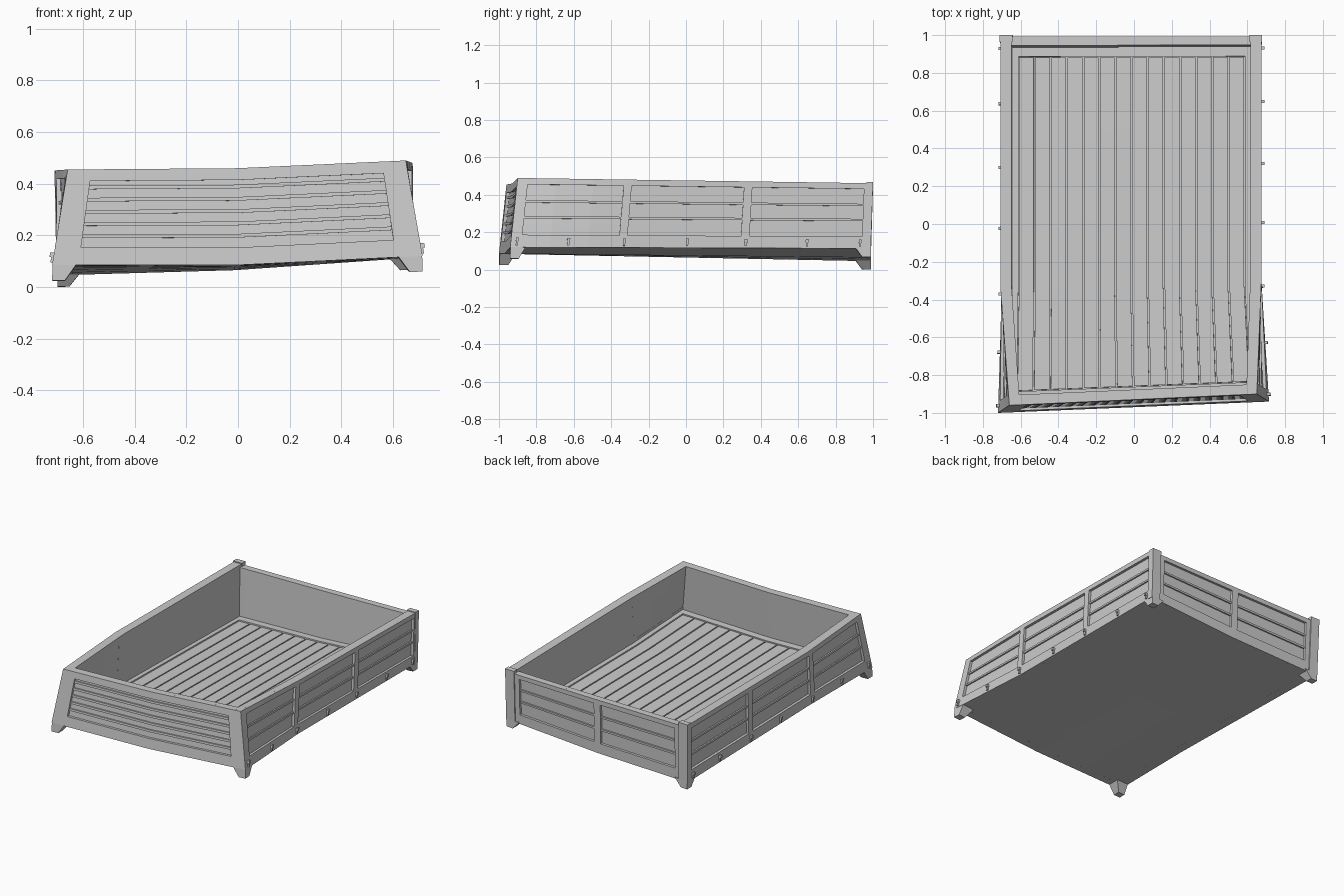
import bpy, bmesh
from mathutils import Vector

if "Cube" in bpy.data.objects:
    bpy.data.objects.remove(bpy.data.objects["Cube"])

H = 0.37                       # wall height before the bed is bent


def lerp(a, b, t):
    return a + (b - a) * t


def three(l, m, r, u):         # piecewise blend, creased at the centre line
    return lerp(m, l, -u) if u < 0 else lerp(m, r, u)


def warp(p):
    """Bend the straight bed into its battered, tapered shape."""
    u, v = p.x / 0.70, p.y
    s, low = max(p.z, 0) / H, min(p.z, 0)
    h = (u + 1) / 2
    back = (v + 1) / 2
    t = max(0, (-0.35 - v) / 0.65)
    xl = lerp(lerp(-0.70, -0.708, s), lerp(-0.72, -0.66, s), t)
    xr = lerp(0.675, lerp(0.715, 0.65, s), t)
    yf = lerp(lerp(-1.0, -0.94, h), lerp(-0.96, -0.90, h), s)
    yb = lerp(0.988, 1.0, s)
    zb = lerp(three(0.085, 0.085, 0.12, u), three(0.045, 0.065, 0.113, u), back)
    zt = lerp(three(0.455, 0.46, 0.49, u), three(0.445, 0.452, 0.462, u), back)
    return Vector((lerp(xl, xr, h), lerp(yf, yb, back), lerp(zb, zt, s) + low))


def add_box(bm, x, y, z):
    vs = [bm.verts.new((a, b, c)) for a in x for b in y for c in z]
    for f in ((0, 1, 3, 2), (4, 6, 7, 5), (0, 4, 5, 1), (2, 3, 7, 6), (0, 2, 6, 4), (1, 5, 7, 3)):
        bm.faces.new([vs[i] for i in f])
    return vs


def finish(bm, name):
    # cuts let the straight parts follow the bends
    cuts = [((a, 0, 0), (1, 0, 0)) for a in (-0.35, 0, 0.35)]
    cuts += [((0, a, 0), (0, 1, 0)) for a in (-0.78, -0.57, -0.35, 0, 0.5)]
    cuts += [((0, 0, a), (0, 0, 1)) for a in (0.12, 0.25)]
    for co, no in cuts:
        geom = bm.verts[:] + bm.edges[:] + bm.faces[:]
        bmesh.ops.bisect_plane(bm, geom=geom, plane_co=co, plane_no=no)
    for v in bm.verts:
        v.co = warp(v.co)
    bmesh.ops.recalc_face_normals(bm, faces=bm.faces)
    me = bpy.data.meshes.new(name)
    bm.to_mesh(me)
    bm.free()
    ob = bpy.data.objects.new(name, me)
    bpy.context.collection.objects.link(ob)


def span(side, a, b):
    return sorted((side * a, side * b))


# front wall: recessed panel, frame and slats
bm = bmesh.new()
Y = (-1.0, -0.945)
add_box(bm, (-0.69, 0.69), (-0.982, -0.945), (0, H))
for sx in (-1, 1):
    add_box(bm, span(sx, 0.60, 0.70), Y, (0, H))
add_box(bm, (-0.60, 0.60), Y, (0, 0.067))
add_box(bm, (-0.60, 0.60), Y, (0.325, H))
for i in range(5):
    z = 0.105 + 0.047 * i
    add_box(bm, (-0.60, 0.60), (-0.992, -0.97), (z, z + 0.014))
finish(bm, "front_wall")

# side walls: three framed panels each
for side, name in ((-1, "left_wall"), (1, "right_wall")):
    bm = bmesh.new()
    X = span(side, 0.64, 0.70)
    add_box(bm, span(side, 0.64, 0.682), (-0.945, 0.99), (0, H))
    for y in ((-0.96, -0.94), (-0.40, -0.355), (0.276, 0.323), (0.95, 1.0)):
        add_box(bm, X, y, (0, H))
    add_box(bm, X, (-0.945, 0.95), (0, 0.067))
    add_box(bm, X, (-0.945, 0.95), (0.337, H))
    for z in (0.155, 0.24):
        add_box(bm, span(side, 0.67, 0.692), (-0.945, 0.95), (z, z + 0.013))
    # rear corner post, standing a little proud
    add_box(bm, span(side, 0.635, 0.703), (0.962, 1.0), (0, H + 0.006))
    finish(bm, name)

# tailgate: two framed panels, slightly lower than the posts
bm = bmesh.new()
G, Y = 0.355, (0.945, 0.993)
add_box(bm, (-0.65, 0.65), (0.945, 0.976), (0, G))
for x in ((-0.65, -0.60), (-0.025, 0.025), (0.60, 0.65)):
    add_box(bm, x, Y, (0, G))
add_box(bm, (-0.60, 0.60), Y, (0, 0.067))
add_box(bm, (-0.60, 0.60), Y, (0.325, G))
for z in (0.15, 0.235):
    add_box(bm, (-0.60, 0.60), (0.96, 0.986), (z, z + 0.013))
finish(bm, "tailgate")

# floor: base, border and planks
bm = bmesh.new()
add_box(bm, (-0.69, 0.69), (-0.98, 0.98), (0, 0.03))
for sx in (-1, 1):
    add_box(bm, span(sx, 0.61, 0.66), (-0.96, 0.96), (0.02, 0.048))
    add_box(bm, (-0.61, 0.61), span(sx, 0.895, 0.96), (0.02, 0.048))
n = 14
w = 1.22 / n
for i in range(n):
    x = -0.61 + w * i
    add_box(bm, (x + 0.004, x + w - 0.004), (-0.89, 0.89), (0.02, 0.042))
finish(bm, "plank_floor")

# tapered corner feet
bm = bmesh.new()
for sx in (-1, 1):
    for sy in (-1, 1):
        depth = 0.06 if sy < 0 else 0.045
        vs = add_box(bm, span(sx, 0.605, 0.70), span(sy, 0.91, 1.0), (-depth, 0.01))
        for v in vs:
            if v.co.z < 0:
                if abs(v.co.x) < 0.65:
                    v.co.x = sx * 0.652
                if abs(v.co.y) < 0.95:
                    v.co.y = sy * 0.952
finish(bm, "corner_feet")

# small latches along the lower side rails
bm = bmesh.new()
for sx in (-1, 1):
    for y in (-0.965, -0.68, -0.37, -0.02, 0.305, 0.645, 0.94):
        add_box(bm, span(sx, 0.69, 0.716), (y - 0.008, y + 0.008), (0.032, 0.05))
        add_box(bm, span(sx, 0.69, 0.709), (y - 0.006, y + 0.006), (0.01, 0.035))
finish(bm, "side_latches")
